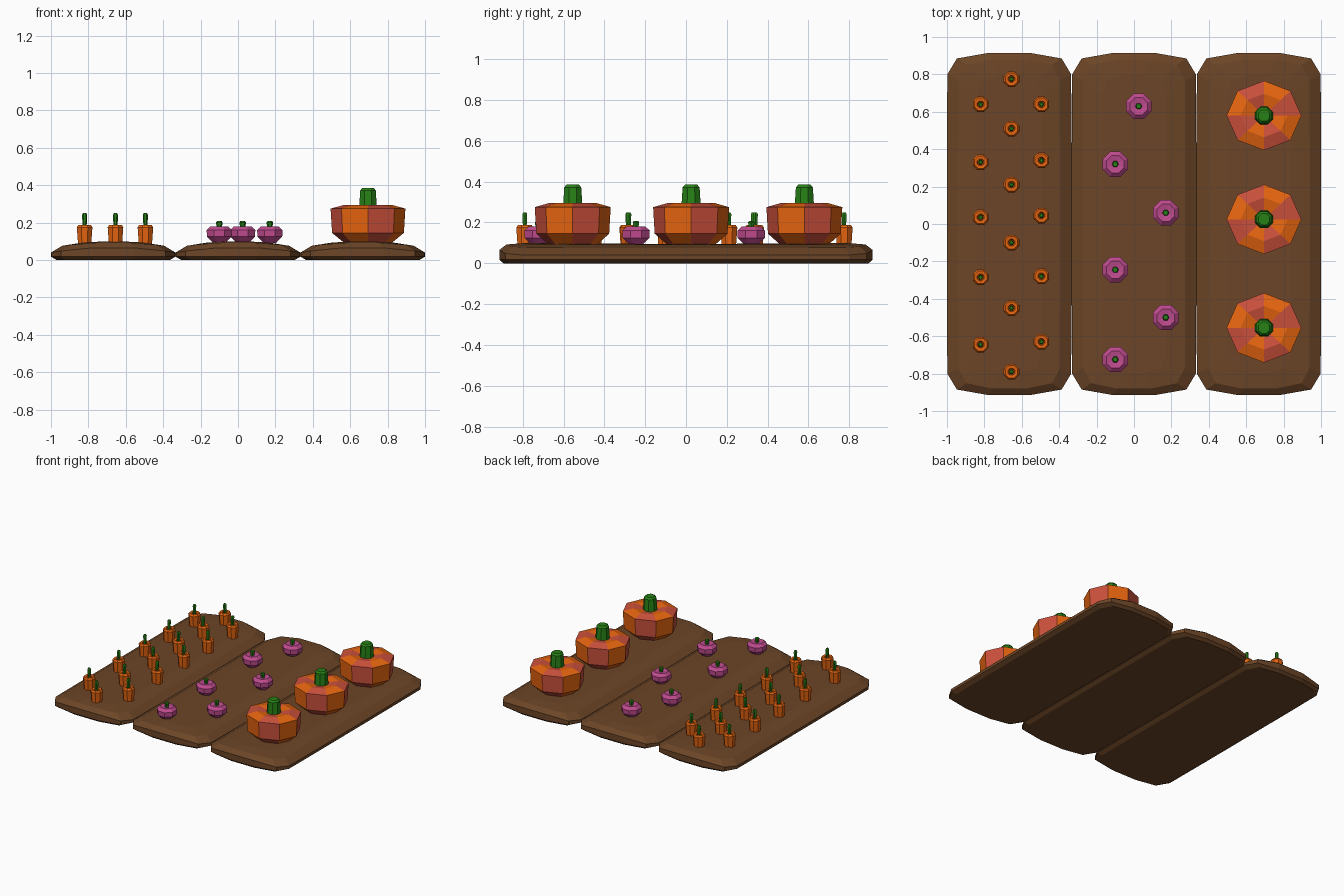
import bpy, bmesh
from math import sin, cos, pi

if "Cube" in bpy.data.objects:
    bpy.data.objects.remove(bpy.data.objects["Cube"])


def material(name, rgb):
    m = bpy.data.materials.new(name)
    m.diffuse_color = (*rgb, 1)
    m.use_nodes = True
    m.node_tree.nodes["Principled BSDF"].inputs["Base Color"].default_value = m.diffuse_color
    return m


soil = material("soil", (0.15, 0.06, 0.02))
orange = material("orange", (0.80, 0.13, 0.005))
red = material("red_orange", (0.60, 0.08, 0.045))
pink = material("pink", (0.52, 0.07, 0.27))
green = material("green", (0.02, 0.22, 0.008))


def skin(name, rings, mats):
    """Flat-faced mesh through closed rings; side faces alternate between the materials."""
    bm = bmesh.new()
    loops = [[bm.verts.new(p) for p in ring] for ring in rings]
    n = len(rings[0])
    for a, b in zip(loops, loops[1:]):
        for i in range(n):
            j = (i + 1) % n
            bm.faces.new((a[i], a[j], b[j], b[i])).material_index = i % len(mats)
    bm.faces.new(loops[0][::-1])
    bm.faces.new(loops[-1])
    bmesh.ops.recalc_face_normals(bm, faces=bm.faces)
    mesh = bpy.data.meshes.new(name)
    bm.to_mesh(mesh)
    bm.free()
    for m in mats:
        mesh.materials.append(m)
    return mesh


def lathe(name, profile, n, mats, phase=0.0, sy=1.0):
    return skin(name, [[(r * cos(phase + 2 * pi * i / n), sy * r * sin(phase + 2 * pi * i / n), z)
                        for i in range(n)] for r, z in profile], mats)


def place(name, mesh, spots, z=0.0):
    for x, y in spots:
        ob = bpy.data.objects.new(name, mesh)
        ob.location = (x, y, z)
        bpy.context.collection.objects.link(ob)


# Soil beds: chamfered outline, rising in rings to an arched top
def bed_ring(inset_x, inset_y, low, high):
    q = [(0.333, 0.40), (0.331, 0.80), (0.28, 0.885), (0.11, 0.915)]
    pts = q + [(-x, y) for x, y in q[::-1]]
    pts += [(-x, -y) for x, y in pts]
    return [(x * (1 - inset_x / 0.333), y * (1 - inset_y / 0.915),
             high - (high - low) * (x / 0.333) ** 2) for x, y in pts]


bed = skin("soil_bed", [bed_ring(0.03, 0.02, 0.0, 0.0),
                        bed_ring(0, 0, 0.018, 0.018),
                        bed_ring(0, 0, 0.04, 0.068),
                        bed_ring(0.06, 0.035, 0.076, 0.094),
                        bed_ring(0.16, 0.12, 0.092, 0.1)], [soil])
place("soil_bed", bed, [(-0.667, 0), (0, 0), (0.667, 0)])

# Carrots in three staggered rows
rows = {-0.82: (0.64, 0.33, 0.035, -0.285, -0.645),
        -0.655: (0.775, 0.51, 0.21, -0.10, -0.45, -0.79),
        -0.495: (0.64, 0.34, 0.045, -0.28, -0.63)}
spots = [(x, y) for x, ys in rows.items() for y in ys]
place("carrot", lathe("carrot", [(0.037, 0.07), (0.045, 0.175), (0.036, 0.188),
                                 (0.02, 0.186), (0.016, 0.175)], 8, [orange], pi / 8), spots)
place("carrot_stem", lathe("carrot_stem", [(0.010, 0.17), (0.014, 0.24), (0.009, 0.25)],
                           6, [green]), spots)

# Turnips in a zigzag
spots = [(0.025, 0.63), (-0.10, 0.32), (0.17, 0.06), (-0.10, -0.245), (0.17, -0.50), (-0.10, -0.725)]
place("turnip", lathe("turnip", [(0.035, 0.09), (0.072, 0.125), (0.073, 0.16), (0.05, 0.18),
                                 (0.015, 0.174)], 8, [pink], pi / 8), spots)
place("turnip_stem", lathe("turnip_stem", [(0.012, 0.165), (0.018, 0.20), (0.013, 0.208)],
                           6, [green]), spots)

# Pumpkins with alternating coloured segments
spots = [(0.695, 0.58), (0.695, 0.025), (0.695, -0.555)]
place("pumpkin", lathe("pumpkin", [(0.125, 0.09), (0.192, 0.145), (0.2, 0.275), (0.125, 0.295),
                                   (0.04, 0.28)], 8, [red, orange], 0, 0.93), spots)
place("pumpkin_stem", lathe("pumpkin_stem", [(0.052, 0.27), (0.045, 0.372), (0.033, 0.385)],
                            8, [green], pi / 8), spots)
